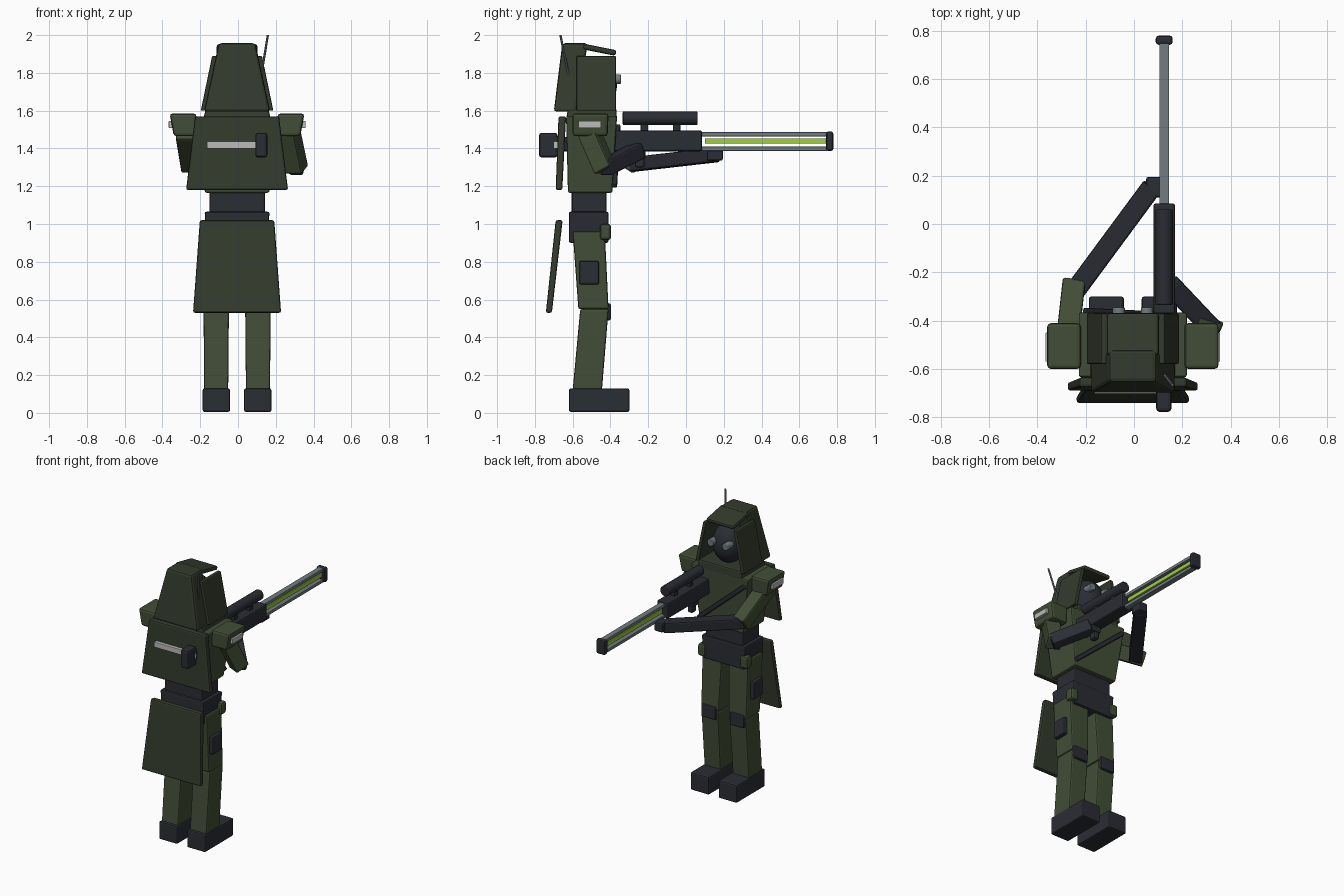
import bpy, bmesh
from mathutils import Vector

if "Cube" in bpy.data.objects:
    bpy.data.objects.remove(bpy.data.objects["Cube"])

CX = -0.005   # body centre line
GX = 0.125    # weapon centre line


def mat(name, r, g, b):
    m = bpy.data.materials.new(name)
    m.diffuse_color = (r, g, b, 1)
    m.use_nodes = True
    m.node_tree.nodes["Principled BSDF"].inputs["Base Color"].default_value = m.diffuse_color
    return m


OLIVE = mat("olive", 0.055, 0.075, 0.038)
CLOTH = mat("cloth", 0.034, 0.043, 0.026)
DARK = mat("dark", 0.023, 0.026, 0.034)
STEEL = mat("steel", 0.17, 0.20, 0.22)
PALE = mat("pale", 0.5, 0.5, 0.48)
GLOW = mat("glow", 0.36, 0.62, 0.05)


def finish(name, bm, m, bevel=0.0, smooth=False):
    bmesh.ops.recalc_face_normals(bm, faces=bm.faces)
    me = bpy.data.meshes.new(name)
    bm.to_mesh(me)
    bm.free()
    ob = bpy.data.objects.new(name, me)
    bpy.context.collection.objects.link(ob)
    me.materials.append(m)
    if bevel:
        b = ob.modifiers.new("bevel", "BEVEL")
        b.width, b.segments = bevel, 2
    if smooth:
        bpy.context.view_layer.objects.active = ob
        ob.select_set(True)
        bpy.ops.object.shade_smooth_by_angle()
        ob.select_set(False)
    return ob


def taper(name, m, bottom, top, bevel=0.01):
    """Block between two rectangles, each (x0, x1, y0, y1, z)."""
    bm = bmesh.new()
    rings = [[bm.verts.new(p) for p in ((x0, y0, z), (x1, y0, z), (x1, y1, z), (x0, y1, z))]
             for x0, x1, y0, y1, z in (bottom, top)]
    bm.faces.new(rings[0])
    bm.faces.new(rings[1])
    for i in range(4):
        j = (i + 1) % 4
        bm.faces.new((rings[0][i], rings[0][j], rings[1][j], rings[1][i]))
    return finish(name, bm, m, bevel)


def box(name, m, x0, x1, y0, y1, z0, z1, bevel=0.01):
    return taper(name, m, (x0, x1, y0, y1, z0), (x0, x1, y0, y1, z1), bevel)


def sym(hx, y0, y1, z):
    return (CX - hx, CX + hx, y0, y1, z)


def side(s, a, b, y0, y1, z):
    xs = sorted((CX + s * a, CX + s * b))
    return (xs[0], xs[1], y0, y1, z)


def aim(bm, p, q):
    p, q = Vector(p), Vector(q)
    rot = (q - p).to_track_quat('Y', 'Z').to_matrix().to_4x4()
    bm.transform(rot)
    bmesh.ops.translate(bm, vec=(p + q) / 2, verts=bm.verts)


def beam(name, m, p, q, w, h, bevel=0.01):
    bm = bmesh.new()
    bmesh.ops.create_cube(bm, size=1)
    bmesh.ops.scale(bm, vec=(w, (Vector(q) - Vector(p)).length, h), verts=bm.verts)
    aim(bm, p, q)
    return finish(name, bm, m, bevel)


def rod(name, m, p, q, r, bevel=0.0, n=20):
    bm = bmesh.new()
    bmesh.ops.create_cone(bm, cap_ends=True, segments=n, radius1=r, radius2=r,
                          depth=(Vector(q) - Vector(p)).length)
    p, q = Vector(p), Vector(q)
    bm.transform((q - p).to_track_quat('Z', 'Y').to_matrix().to_4x4())
    bmesh.ops.translate(bm, vec=(p + q) / 2, verts=bm.verts)
    return finish(name, bm, m, bevel, True)


# Legs, shoulder pads and hood flaps, both sides
for s, tag in ((-1, "left"), (1, "right")):
    taper(tag + "_foot", DARK, side(s, .037, .182, -.62, -.30, 0.005), side(s, .037, .182, -.62, -.30, .13))
    taper(tag + "_shin", OLIVE, side(s, .047, .175, -.60, -.445, .12), side(s, .043, .177, -.56, -.41, .55))
    taper(tag + "_thigh", OLIVE, side(s, .040, .177, -.57, -.41, .55), side(s, .025, .18, -.60, -.43, .96))
    taper(tag + "_knee_pad", DARK, side(s, .055, .167, -.44, -.397, .49), side(s, .055, .167, -.44, -.397, .58))
    taper(tag + "_thigh_pouch", DARK, side(s, .15, .205, -.565, -.46, .68), side(s, .15, .205, -.565, -.46, .805))
    taper(tag + "_belt_pouch", OLIVE, side(s, .135, .195, -.455, -.397, .915),
          side(s, .135, .195, -.455, -.397, 1.0), .015)
    taper(tag + "_shoulder_pad", OLIVE, side(s, .215, .335, -.60, -.415, 1.465),
          side(s, .215, .357, -.60, -.41, 1.585), .015)
    taper(tag + "_shoulder_stripe", PALE, side(s, .33, .362, -.57, -.45, 1.508),
          side(s, .33, .362, -.57, -.45, 1.545), .003)
    taper(tag + "_hood_flap", CLOTH, side(s, .165, .192, -.58, -.37, 1.60),
          side(s, .105, .132, -.58, -.37, 1.89), .007)
    rod(tag + "_eye_lens", STEEL, (CX + s * .058, -.42, 1.767), (CX + s * .058, -.345, 1.767), .025, .004)

# Trunk
taper("pelvis", DARK, sym(.16, -.62, -.41, .90), sym(.172, -.62, -.41, 1.065))
box("waist", DARK, CX - .147, CX + .147, -.605, -.42, 1.04, 1.19)
taper("torso", OLIVE, sym(.17, -.625, -.39, 1.165), sym(.225, -.635, -.365, 1.57))
taper("collar", CLOTH, sym(.18, -.635, -.365, 1.55), sym(.165, -.625, -.37, 1.615))
beam("chest_strap", DARK, (.165, -.39, 1.20), (-.205, -.372, 1.52), .05, .03, .008)

# Cloak panels on the back
taper("upper_cloak", CLOTH, sym(.27, -.69, -.655, 1.18), sym(.222, -.675, -.635, 1.57))
taper("lower_cloak", CLOTH, sym(.233, -.742, -.71, .53), sym(.197, -.69, -.653, 1.02))
box("back_stripe", PALE, -.165, .155, -.703, -.675, 1.40, 1.438, .003)

# Head and hood
bm = bmesh.new()
bmesh.ops.create_uvsphere(bm, u_segments=28, v_segments=16, radius=.115)
bmesh.ops.scale(bm, vec=(.95, 1, 1.2), verts=bm.verts)
bmesh.ops.translate(bm, vec=(CX, -.48, 1.74), verts=bm.verts)
finish("head", bm, DARK, 0, True)
taper("hood_back", CLOTH, sym(.175, -.70, -.58, 1.595), sym(.097, -.655, -.52, 1.957), .015)
beam("hood_brim", CLOTH, (CX, -.545, 1.94), (CX, -.37, 1.905), .215, .03, .012)
rod("antenna", STEEL, (.122, -.62, 1.78), (.158, -.665, 2.0), .006, n=8)

# Arms
beam("right_upper_arm", OLIVE, (.265, -.52, 1.50), (.31, -.425, 1.285), .10, .10)
beam("right_forearm", DARK, (.325, -.435, 1.295), (.15, -.25, 1.39), .085, .085)
beam("left_upper_arm", OLIVE, (-.28, -.52, 1.49), (-.25, -.25, 1.31), .095, .10)
beam("left_forearm", DARK, (-.25, -.285, 1.315), (.075, .155, 1.365), .085, .075)
box("left_hand", DARK, .05, .115, .11, .195, 1.335, 1.40)
box("right_hand", DARK, .095, .165, -.285, -.215, 1.345, 1.42)

# Rail weapon
box("grip", DARK, GX - .02, GX + .02, -.27, -.22, 1.30, 1.40)
box("receiver", DARK, .08, .17, -.40, .085, 1.385, 1.495)
box("stock", DARK, .095, .155, -.70, -.38, 1.385, 1.46)
box("butt_plate", DARK, .092, .155, -.778, -.68, 1.352, 1.483, .014)
for z, tag in ((1.475, "upper"), (1.398, "lower")):
    box(tag + "_rail", STEEL, .105, .145, .07, .75, z - .011, z + .011, .003)
box("energy_core", GLOW, .112, .138, .10, .745, 1.425, 1.453, .003)
box("muzzle", DARK, .09, .16, .742, .78, 1.387, 1.49, .012)
rod("scope", DARK, (GX, -.335, 1.56), (GX, .06, 1.56), .036, .005)
for y in (-.22, -.05):
    box("scope_mount", DARK, GX - .015, GX + .015, y - .02, y + .02, 1.48, 1.54, .004)
